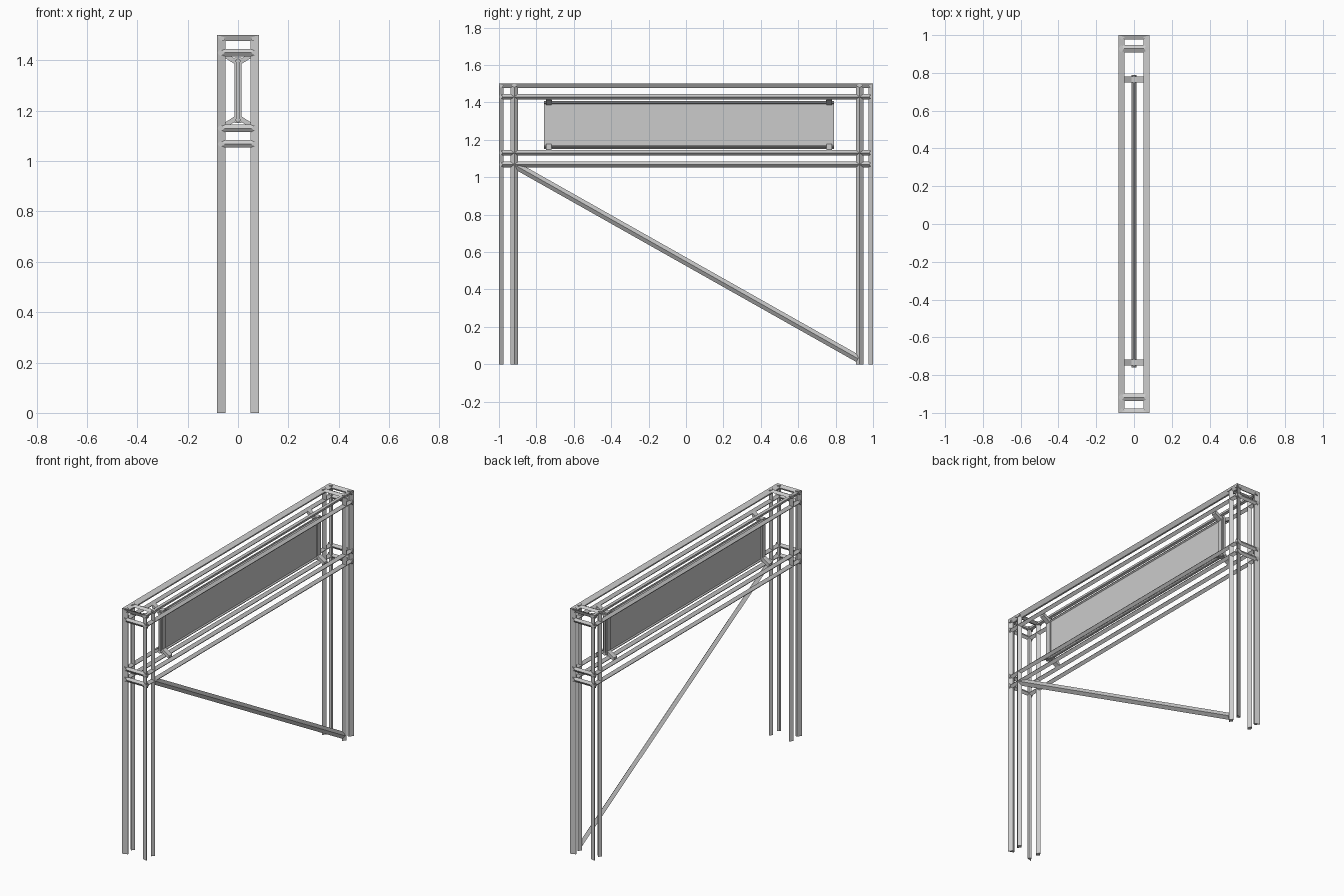
import bpy
from mathutils import Vector

if "Cube" in bpy.data.objects:
    bpy.data.objects.remove(bpy.data.objects["Cube"])

X, Y, H = 0.083, 1.0, 1.5           # outer half width, half length, height
INNER = (-0.918, 0.928)             # inner post positions along y
RINGS = (1.43, 1.13, 1.068)         # heights of the belt rails
AXES = {'x': (1, 2, 0), 'y': (0, 2, 1), 'z': (0, 1, 2)}


def mesh(name, verts, faces):
    me = bpy.data.meshes.new(name)
    me.from_pydata(verts, [], faces)
    ob = bpy.data.objects.new(name, me)
    bpy.context.collection.objects.link(ob)
    bpy.context.view_layer.objects.active = ob
    ob.select_set(True)
    bpy.ops.object.mode_set(mode='EDIT')
    bpy.ops.mesh.select_all(action='SELECT')
    bpy.ops.mesh.normals_make_consistent(inside=False)
    bpy.ops.object.mode_set(mode='OBJECT')
    ob.select_set(False)
    return ob


def sweep(name, loops):
    """Closed solid from two matching end loops."""
    n = len(loops[0])
    faces = [tuple(range(n)), tuple(range(n, 2 * n))]
    faces += [(i, (i + 1) % n, n + (i + 1) % n, n + i) for i in range(n)]
    return mesh(name, [tuple(v) for loop in loops for v in loop], faces)


def prism(name, section, axis, lo, hi):
    """Extrude a 2D section along a world axis."""
    a, b, c = AXES[axis]
    loops = []
    for t in (lo, hi):
        loop = []
        for p in section:
            v = [0, 0, 0]
            v[a], v[b], v[c] = p[0], p[1], t
            loop.append(v)
        loops.append(loop)
    return sweep(name, loops)


def box(name, x, y, z):
    return prism(name, [(x[0], y[0]), (x[1], y[0]), (x[1], y[1]), (x[0], y[1])], 'z', *z)


def strut(name, p, q, u, v):
    """Diamond bar between two points, u and v are the half diagonals."""
    u, v = Vector(u), Vector(v)
    return sweep(name, [[Vector(e) + d for d in (u, v, -u, -v)] for e in (p, q)])


# posts: kite section at the corners, diamond section inside
for s in (-1, 1):
    for t in (-1, 1):
        prism("corner_post", [(s * X, t * Y), (s * .05, t * .99),
                              (s * .053, t * .98), (s * .068, t * .976)], 'z', 0, H)
    for y in INNER:
        prism("inner_post", [(s * X, y), (s * .068, y + .02),
                             (s * .053, y), (s * .068, y - .02)], 'z', 0, H)

    # top edge rails
    prism("top_side_rail", [(s * X, H), (s * .05, 1.49),
                            (s * .053, 1.48), (s * .068, 1.476)], 'y', -Y, Y)
    prism("top_end_rail", [(s * Y, H), (s * .976, 1.49),
                           (s * .98, 1.48), (s * .99, 1.476)], 'x', -X, X)

    # belt rails round the frame
    for z in RINGS:
        prism("side_rail", [(s * X, z), (s * .068, z + .015),
                            (s * .053, z), (s * .068, z - .015)], 'y', -Y, Y)
        prism("end_rail", [(s * Y, z), (s * .99, z + .015),
                           (s * .98, z), (s * .99, z - .015)], 'x', -X, X)

# crossbars over the inner posts
for y in INNER:
    prism("top_crossbar", [(y, H), (y + .02, 1.49), (y, 1.48), (y - .02, 1.49)], 'x', -X, X)

# long diagonal brace on the right side only
strut("diagonal_brace", (.068, -.92, 1.068), (.068, .92, .03), (.015, 0, 0), (0, .0098, .0174))

# hanging panel with thicker rims
box("panel", (-.006, .006), (-.76, .79), (1.155, 1.405))
for z0, z1 in ((1.152, 1.175), (1.385, 1.408)):
    zm = (z0 + z1) / 2
    prism("panel_rim", [(-.013, zm), (0, z1), (.013, zm), (0, z0)], 'y', -.76, .79)

# end brackets with splayed struts to the rails
for y in (-.733, .765):
    box("bracket_upright", (-.014, .014), (y - .016, y + .016), (1.152, 1.412))
    for s in (-1, 1):
        for z0, z1 in ((1.388, 1.424), (1.175, 1.138)):
            sweep("bracket_strut", [[(0, y + d, z0 - .011), (s * .058, y + d, z1 - .011),
                                     (s * .058, y + d, z1 + .011), (0, y + d, z0 + .011)]
                                    for d in (-.015, .015)])
